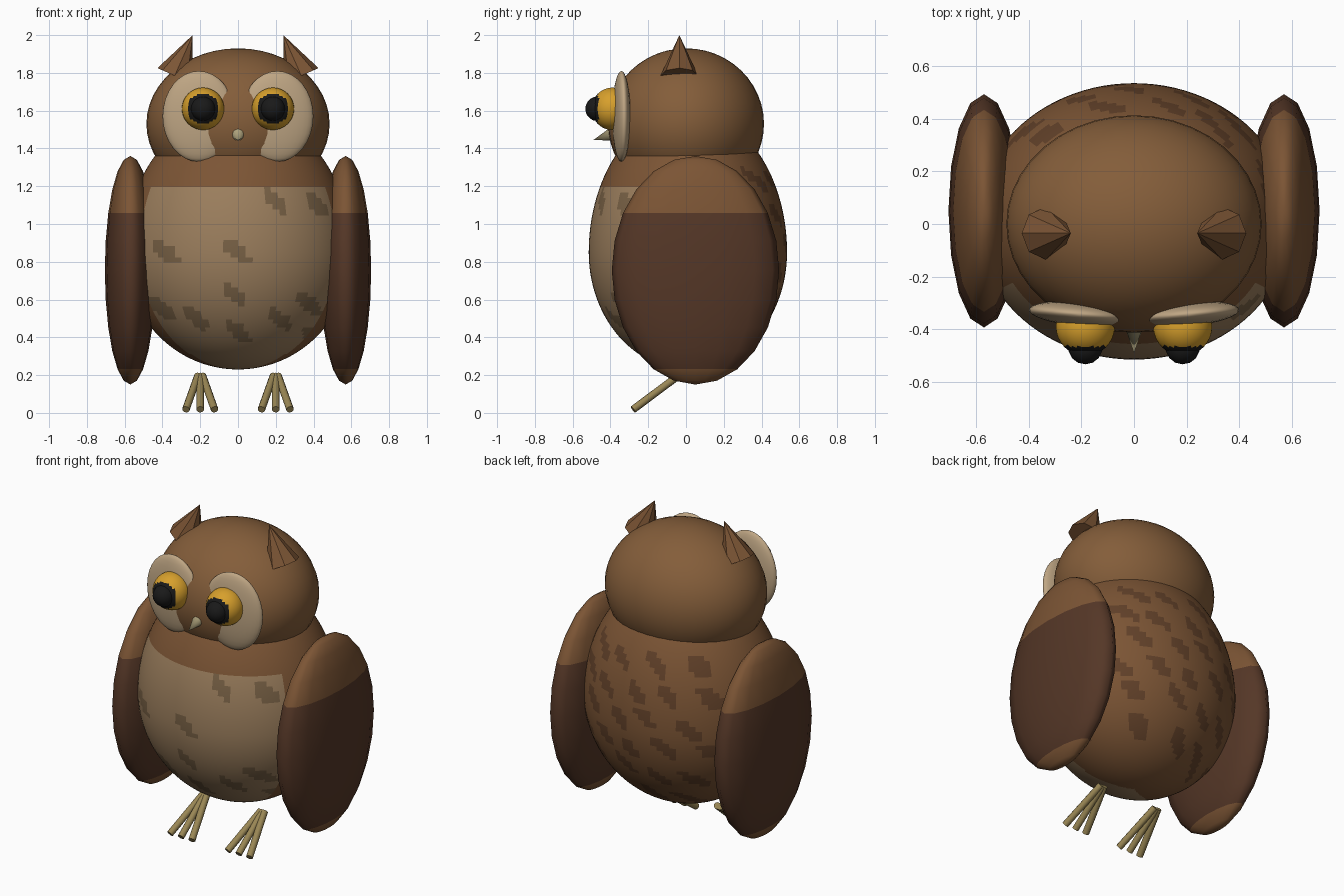
import bpy, bmesh, math, random
from mathutils import Vector, Matrix

if "Cube" in bpy.data.objects:
    bpy.data.objects.remove(bpy.data.objects["Cube"])

random.seed(4)


def mat(name, r, g, b):
    m = bpy.data.materials.new(name)
    m.diffuse_color = (r, g, b, 1)
    m.use_nodes = True
    m.node_tree.nodes["Principled BSDF"].inputs["Base Color"].default_value = m.diffuse_color
    return m


BROWN = mat("brown_plumage", 0.20, 0.09, 0.035)
HEAD = mat("head_brown", 0.23, 0.11, 0.042)
DARK = mat("dark_wing", 0.09, 0.038, 0.02)
TAN = mat("tan_belly", 0.33, 0.21, 0.11)
FLECK = mat("belly_fleck", 0.19, 0.12, 0.06)
BACK_FLECK = mat("back_fleck", 0.12, 0.052, 0.022)
CREAM = mat("cream_disc", 0.52, 0.38, 0.23)
YELLOW = mat("yellow_iris", 0.68, 0.35, 0.025)
BLACK = mat("black_pupil", 0.01, 0.01, 0.01)
HORN = mat("horn_beak", 0.42, 0.36, 0.2)
FOOT = mat("foot_skin", 0.32, 0.24, 0.09)


def finish(name, bm, mats, smooth=True):
    me = bpy.data.meshes.new(name)
    for f in bm.faces:
        f.smooth = smooth
    bm.to_mesh(me)
    bm.free()
    for m in mats:
        me.materials.append(m)
    ob = bpy.data.objects.new(name, me)
    bpy.context.collection.objects.link(ob)
    return ob


def ellipsoid(name, c, r, mats, seg=32, rings=20, rot_z=0, paint=None, shape=None):
    """Scaled sphere; paint(centre) picks a material slot, shape(co) bends it."""
    bm = bmesh.new()
    bmesh.ops.create_uvsphere(bm, u_segments=seg, v_segments=rings, radius=1)
    for v in bm.verts:
        if shape:
            shape(v.co)
    bm.transform(Matrix.Translation(c) @ Matrix.Rotation(rot_z, 4, 'Z')
                 @ Matrix.Diagonal((*r, 1)))
    if paint:
        for f in bm.faces:
            f.material_index = paint(f.calc_center_median())
    return finish(name, bm, mats)


def cone(name, base, tip, r1, r2, m, seg, smooth=True):
    base, tip = Vector(base), Vector(tip)
    d = tip - base
    bm = bmesh.new()
    bmesh.ops.create_cone(bm, cap_ends=True, segments=seg, radius1=r1, radius2=r2,
                          depth=d.length)
    bm.transform(Matrix.Translation((base + tip) / 2)
                 @ d.to_track_quat('Z', 'Y').to_matrix().to_4x4())
    ob = finish(name, bm, [m], smooth)
    if smooth:
        for f in ob.data.polygons:
            f.use_smooth = len(f.vertices) == 4 or r2 == 0 and len(f.vertices) == 3
    return ob


# Body: egg with a longer upper half, tan belly and slanted flecks
front_flecks = [(-.38, .85), (0, .85), (-.02, .63), (-.22, .5), (0, .43), (.22, .5),
                (.38, .58), (.2, 1.12), (.42, 1.1), (-.4, .55), (.4, .4)]
back_flecks = [(-.42 + .21 * i + .1 * (j % 2) + random.uniform(-.03, .03),
                .4 + .17 * j + random.uniform(-.03, .03))
               for j in range(6) for i in range(5)]


def flecked(x, z, spots, s):
    for sx, sz in spots:
        u, w = x - sx, z - sz
        a, b = u * .75 - s * w * .66, u * .66 * s + w * .75
        if (a / .085) ** 2 + (b / .035) ** 2 < 1:
            return True
    return False


def paint_body(c):
    if c.y < -.45 * math.hypot(c.x, c.y) and c.z < 1.2:
        return 2 if flecked(c.x, c.z, front_flecks, 1) else 1
    return 3 if c.y > 0 and flecked(c.x, c.z, back_flecks, -1) else 0


def egg(co):
    if co.z > 0:
        co.z *= .75 / .62


ellipsoid("body", (0, .01, .85), (.6, .525, .62), [BROWN, TAN, FLECK, BACK_FLECK],
          96, 72, paint=paint_body, shape=egg)

# Head
ellipsoid("head", (0, 0, 1.53), (.485, .413, .4), [HEAD], 40, 24)

# Beak
cone("beak", (0, -.36, 1.485), (0, -.49, 1.445), .047, 0, HORN, 12)

for s, side in ((-1, "left"), (1, "right")):
    # Wings: dark lower part with lighter shoulder
    ellipsoid(f"{side}_wing", (s * .57, .05, .755), (.135, .443, .605), [DARK, BROWN],
              16, 12, paint=lambda c: 1 if c.z > 1.0 or c.z < .22 else 0)

    # Facial discs
    ellipsoid(f"{side}_face_disc", (s * .208, -.342, 1.57), (.192, .046, .24), [CREAM],
              32, 16, rot_z=s * math.radians(5))

    # Eyes: yellow ball with black front and a bulging pupil
    ellipsoid(f"{side}_eye", (s * .185, -.39, 1.61), (.112, .11, .112), [YELLOW, BLACK],
              32, 24, paint=lambda c: 1 if c.y < -.463 else 0)
    ellipsoid(f"{side}_pupil", (s * .185, -.47, 1.61), (.065, .063, .065), [BLACK], 14, 10)

    # Ear tufts leaning inward
    cone(f"{side}_ear_tuft", (s * .335, -.035, 1.785), (s * .24, -.035, 2.0),
         .1, 0, BROWN, 8, smooth=False)

    # Three toes fanning from the ankle
    for i in (-1, 0, 1):
        cone(f"{side}_toe_{i + 2}", (s * .2 + i * .012, -.04, .197),
             (s * .2 + i * .076, -.28, .018), .02, .02, FOOT, 10)
